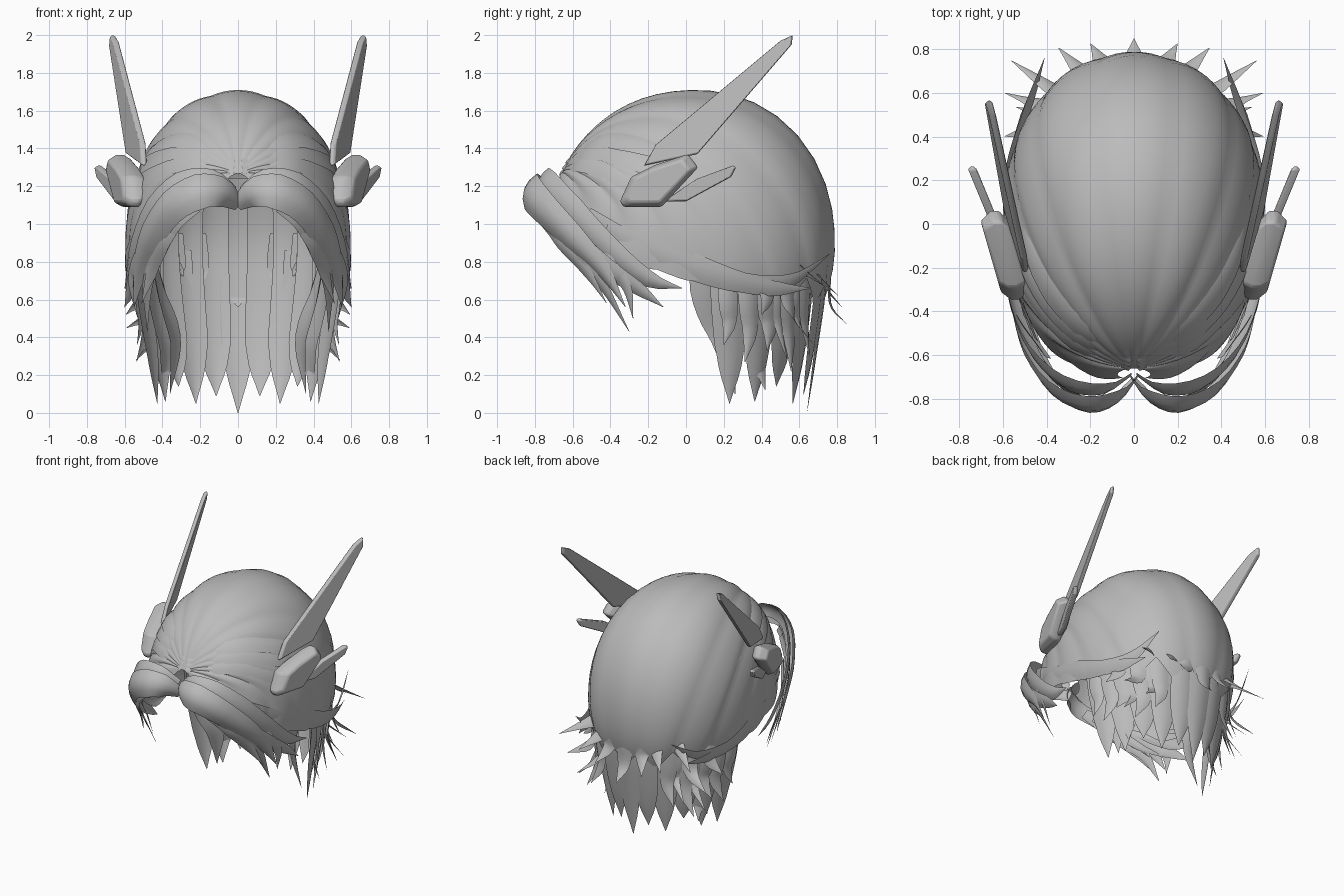
import bpy, bmesh, math, random
from mathutils import Vector as V

if "Cube" in bpy.data.objects:
    bpy.data.objects.remove(bpy.data.objects["Cube"])

random.seed(4)
grey = bpy.data.materials.new("plain grey")
grey.diffuse_color = (0.5, 0.5, 0.5, 1)
grey.use_nodes = True
grey.node_tree.nodes["Principled BSDF"].inputs["Base Color"].default_value = grey.diffuse_color
CENTRE = V((0, 0.05, 0.9))


def finish(name, bm, angle=40):
    me = bpy.data.meshes.new(name)
    bm.to_mesh(me)
    bm.free()
    me.materials.append(grey)
    ob = bpy.data.objects.new(name, me)
    bpy.context.collection.objects.link(ob)
    bpy.ops.object.select_all(action='DESELECT')
    ob.select_set(True)
    bpy.context.view_layer.objects.active = ob
    bpy.ops.object.shade_smooth_by_angle(angle=math.radians(angle))
    return ob


def lerp_list(vals, t):
    f = t * (len(vals) - 1)
    i = min(int(f), len(vals) - 2)
    return vals[i] + (vals[i + 1] - vals[i]) * (f - i)


def spline(pts, t):
    # Catmull-Rom through the points
    f = t * (len(pts) - 1)
    i = min(int(f), len(pts) - 2)
    u = f - i
    b, c = pts[i], pts[i + 1]
    a = pts[i - 1] if i else b * 2 - c
    d = pts[i + 2] if i + 2 < len(pts) else c * 2 - b
    return 0.5 * (b * 2 + (c - a) * u + (a * 2 - b * 5 + c * 4 - d) * u * u
                  + (b * 3 - a - c * 3 + d) * u ** 3)


def grid_faces(bm, rows):
    for r, s in zip(rows, rows[1:]):
        for j in range(len(r) - 1):
            bm.faces.new((r[j], r[j + 1], s[j + 1], s[j]))


def lock(bm, pts, widths, arch=0.18, steps=14, flat=False):
    # Tapered ribbon of hair, bowed away from the head
    pts = [V(p) for p in pts]
    rows = []
    for k in range(steps + 1):
        t = k / steps
        p = spline(pts, t)
        tan = spline(pts, min(1, t + .02)) - spline(pts, max(0, t - .02))
        out = p - CENTRE
        if flat:
            out.z = 0
        side = tan.cross(out).normalized()
        out = side.cross(tan).normalized()
        w = max(lerp_list(widths, t), 0.003)
        rows.append([bm.verts.new(p + side * (w * s / 2) + out * (arch * w * (1 - s * s)))
                     for s in (-1, -.5, 0, .5, 1)])
    grid_faces(bm, rows)


def both(pts):
    return [pts, [(-x, y, z) for x, y, z in pts]]


def on_head(d):
    # Point on the skull surface along a direction
    c = 0.80 if d.z > 0 else 0.72
    b = 0.73 if d.y > 0 else 0.79
    k = (abs(d.x) / .59) ** 2.1 + (abs(d.y) / b) ** 2.1 + (abs(d.z) / c) ** 2.1
    return d * k ** (-1 / 2.1)


# Main hair cap: locks swept from the parting back to a ragged rim
def rim(deg):
    d = abs(deg)
    ks = [(0, .60), (60, .66), (95, .71), (120, .80), (150, 1.04), (180, 1.17)]
    for (a, z0), (b, z1) in zip(ks, ks[1:]):
        if d <= b:
            return z0 + (z1 - z0) * (d - a) / (b - a)


bm = bmesh.new()
LOCKS, SUB, ALONG, SPAN = 15, 8, 26, 175
root = V((0, -.70, .36)).normalized()
cols = []
for i in range(LOCKS * SUB + 1):
    f = (i % SUB) / SUB
    deg = -SPAN + 2 * SPAN * i / (LOCKS * SUB)
    th = math.radians(deg)
    s, c = math.sin(th), math.cos(th)
    tooth = (abs(f - .5) - .25) * (.30 if abs(deg) < 75 else .04)
    end = V((.59 * s, (.73 if c > 0 else .79) * c, rim(deg) + tooth - .9)).normalized()
    ctrl = V((.75 * s, .1 * c, .55 + .5 * c))
    col = []
    for k in range(ALONG + 1):
        t = k / ALONG
        d = (root * (1 - t) ** 2 + ctrl * (2 * t * (1 - t)) + end * t * t).normalized()
        bump = .998 + .014 * math.sin(math.pi * f) * min(1, 3 * t)
        col.append(bm.verts.new(CENTRE + on_head(d) * bump))
    cols.append(col)
grid_faces(bm, cols)
bmesh.ops.remove_doubles(bm, verts=bm.verts, dist=.0005)
bmesh.ops.recalc_face_normals(bm, faces=bm.faces)
finish("hair_cap", bm, 35)

# Nape curtain: hanging locks in a U around the neck, rooted high inside the cap
bm = bmesh.new()
tips = [.0, .09, .05, .14, .06, .05]
for i in range(-5, 6):
    th = math.radians(i * 15.2)
    s, c = math.sin(th), math.cos(th)
    lock(bm, [(.49 * s, .05 + .61 * c, 1.24), (.54 * s, .05 + .68 * c, .93),
              (.52 * s, .06 + .66 * c, .64), (.47 * s, .09 + .59 * c, .34),
              (.44 * s, .10 + .54 * c, tips[abs(i)])],
         [.15, .18, .19, .19, .19, .18, .12, 0], .1, 18, flat=True)
finish("nape_curtain", bm)

# Inner side locks curling in beside the neck
bm = bmesh.new()
for path in ([(.46, .10, .90), (.40, .12, .62), (.33, .20, .38), (.36, .26, .10)],
             [(.48, .22, .85), (.42, .30, .58), (.37, .36, .34), (.40, .42, .12)]):
    for p in both(path):
        lock(bm, p, [.14, .19, .17, .12, 0], .1, flat=True)
finish("inner_locks", bm)

# Outer back locks and loose strands that hang below the cap
bm = bmesh.new()
for a, r, tip, w in [(32, .70, .30, .13), (44, .69, .22, .15), (56, .66, .33, .16),
                     (66, .62, .27, .13), (76, .58, .36, .11), (38, .78, .36, .08),
                     (50, .74, .28, .09)]:
    s, c = math.sin(math.radians(a)), math.cos(math.radians(a))
    for p in both([(.55 * s, .05 + .69 * c, .86), (.55 * s, .06 + .67 * c, .60),
                   (.53 * s, .07 + .66 * c, (tip + .6) / 2), (.95 * r * s, .06 + r * c, tip)]):
        lock(bm, p, [w * .8, w, w * .9, w * .6, 0], .12, 12, flat=True)
finish("outer_back_locks", bm)

# Flicked ends standing out from the back rim
bm = bmesh.new()
flicks = [(0, .82, .47), (14, .82, .56), (24, .85, .62), (38, .91, .66),
          (46, .82, .45), (58, .70, .52)]
for deg, r, z in flicks:
    s, c = math.sin(math.radians(deg)), math.cos(math.radians(deg))
    path = [(.555 * s, .05 + .69 * c, .95), (.56 * s, .05 + .70 * c, .76),
            (.59 * s, .05 + .71 * c, z + .10), (r * s, .03 + r * c, z)]
    for p in both(path)[:1 if deg == 0 else 2]:
        lock(bm, p, [.12, .16, .13, .08, 0], .12, flat=True)
finish("flicked_ends", bm)

# Long side locks sweeping back, lying close on the cap
bm = bmesh.new()
for path in ([(.45, -.52, 1.05), (.55, -.25, .88), (.585, .05, .76), (.56, .30, .69),
              (.48, .55, .70), (.41, .76, .84)],
             [(.50, -.42, .98), (.57, -.10, .84), (.58, .20, .72), (.52, .45, .66),
              (.45, .66, .66)]):
    for p in both(path):
        lock(bm, p, [.08, .12, .13, .11, .08, 0], .06, 20)
finish("side_locks", bm)

# Fringe: two rolled lobes parted in the middle, plus trailing strands
bm = bmesh.new()
lobes = [
    ([(.0, -.70, 1.11), (.09, -.79, 1.17), (.21, -.82, 1.17), (.35, -.755, 1.09),
      (.46, -.60, .93), (.52, -.44, .76), (.55, -.32, .56)],
     [.08, .17, .20, .19, .17, .11, 0], .2),
    ([(.02, -.69, 1.17), (.14, -.755, 1.23), (.30, -.73, 1.20), (.44, -.60, 1.06),
      (.53, -.40, .86), (.57, -.20, .71), (.60, -.02, .66)],
     [.06, .13, .17, .18, .15, .10, 0], .15),
    ([(.22, -.80, 1.10), (.34, -.73, 1.01), (.43, -.60, .85), (.48, -.45, .69),
      (.48, -.30, .43)], [.08, .11, .11, .08, 0], .12),
    ([(.28, -.75, 1.08), (.43, -.62, .94), (.53, -.42, .77), (.57, -.24, .65),
      (.60, -.12, .56)], [.10, .14, .12, .08, 0], .12),
    ([(.30, -.76, 1.04), (.40, -.66, .90), (.46, -.52, .74), (.51, -.42, .58)],
     [.07, .09, .07, 0], .12),
    ([(.40, -.60, .98), (.51, -.44, .82), (.56, -.32, .68), (.53, -.28, .50)],
     [.08, .10, .07, 0], .12),
]
for path, widths, arch in lobes:
    for p in both(path):
        lock(bm, p, widths, arch, 18)
finish("fringe", bm)

# Swept strands lying over the front of the cap
bm = bmesh.new()
for up in (0, 1, 2):
    ds = [(.02, -.70, .36 + .04 * up), (.30, -.56, .42 + .10 * up),
          (.50, -.26, .28 + .14 * up), (.58, .10, .12 + .14 * up)]
    path = [tuple(CENTRE + on_head(V(d).normalized()) * 1.005) for d in ds]
    for p in both(path):
        lock(bm, p, [.03, .12, .14, .10, 0], .08)
finish("parting_strands", bm)


# Headgear plates: side outline given a thickness, leaning outwards
def plate(name, outline, lean, thick, inset, bevel):
    for side, sx in (("right", 1), ("left", -1)):
        bm = bmesh.new()
        cy = sum(p[0] for p in outline) / len(outline)
        cz = sum(p[1] for p in outline) / len(outline)
        rings = []
        for off, k in ((-.5, inset), (-.15, 1), (.15, 1), (.5, inset)):
            ring = []
            for y, z in outline:
                y2, z2 = cy + (y - cy) * k, cz + (z - cz) * k
                ring.append(bm.verts.new((sx * (lean(y, z) + off * thick), y2, z2)))
            rings.append(ring)
        n = len(outline)
        for a, b in zip(rings, rings[1:]):
            for j in range(n):
                bm.faces.new((a[j], a[(j + 1) % n], b[(j + 1) % n], b[j]))
        bm.faces.new(rings[0])
        bm.faces.new(rings[-1])
        bmesh.ops.recalc_face_normals(bm, faces=bm.faces)
        ob = finish(side + "_" + name, bm, 30)
        mod = ob.modifiers.new("soft_edges", 'BEVEL')
        mod.width, mod.segments = bevel, 2


plate("tall_fin", [(-.22, 1.31), (-.16, 1.42), (.50, 1.97), (.565, 2.0), (.56, 1.95), (.06, 1.37)],
      lambda y, z: .505 + .314 * (y + .16) - .12 * (z - 1.42), .032, .97, .003)
plate("ear_pod", [(-.35, 1.12), (-.29, 1.25), (-.17, 1.31), (.01, 1.37), (.065, 1.30),
                  (-.13, 1.09), (-.33, 1.09)],
      lambda y, z: .555 + .23 * (y + .3), .13, .80, .012)
plate("small_fin", [(-.12, 1.12), (.0, 1.12), (.24, 1.25), (.265, 1.30), (.25, 1.31), (.06, 1.24)],
      lambda y, z: .64 + .38 * y, .04, .92, .004)
